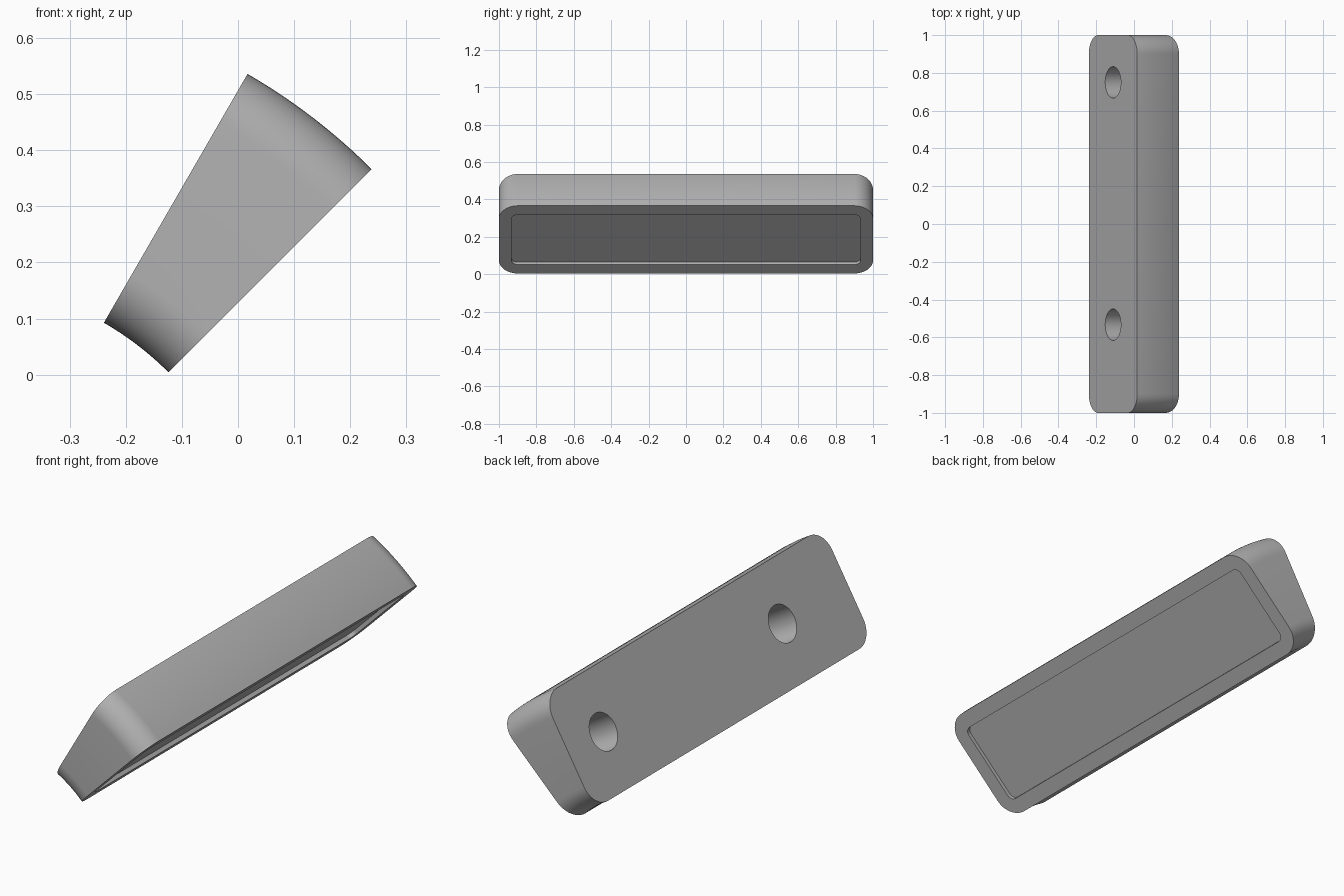
import bpy, bmesh
from math import sin, cos, pi, radians
from mathutils import Vector

cube = bpy.data.objects.get("Cube")
if cube:
    bpy.data.objects.remove(cube)

# Wedge swept about an axis parallel to y
AXIS = Vector((-0.517, 0, -0.389))
R_IN, R_OUT = 0.556, 1.068
LOW, HIGH = radians(45), radians(60)

grey = bpy.data.materials.new("plain_grey")
grey.use_nodes = True
colour = (0.45, 0.45, 0.45, 1)
grey.diffuse_color = colour
grey.node_tree.nodes["Principled BSDF"].inputs["Base Color"].default_value = colour


def rounded_rect(r0, r1, half, rad, steps=12):
    """Outline as (radius, y) pairs."""
    corners = [(r1 - rad, half - rad), (r0 + rad, half - rad),
               (r0 + rad, rad - half), (r1 - rad, rad - half)]
    return [(c + rad * cos(a), y + rad * sin(a))
            for q, (c, y) in enumerate(corners)
            for a in [(q + i / steps) * pi / 2 for i in range(steps + 1)]]


def place(r, y, angle, lift=0):
    """Point at a radius and angle, lifted along the turning direction."""
    return AXIS + Vector((r * cos(angle) - lift * sin(angle), y,
                          r * sin(angle) + lift * cos(angle)))


def loft(name, loops):
    """Solid through equal-length loops, with flat caps."""
    bm = bmesh.new()
    rings = [[bm.verts.new(p) for p in loop] for loop in loops]
    n = len(rings[0])
    for a, b in zip(rings, rings[1:]):
        for i in range(n):
            j = (i + 1) % n
            bm.faces.new((a[i], a[j], b[j], b[i]))
    bm.faces.new(rings[0])
    bm.faces.new(rings[-1])
    bmesh.ops.recalc_face_normals(bm, faces=bm.faces)
    mesh = bpy.data.meshes.new(name)
    bm.to_mesh(mesh)
    bm.free()
    mesh.materials.append(grey)
    obj = bpy.data.objects.new(name, mesh)
    bpy.context.collection.objects.link(obj)
    return obj


# Body: rounded outline swept between the two flat faces
outline = rounded_rect(R_IN, R_OUT, 1.0, 0.1)
SWEEP = 12
body = loft("wedge_block", [
    [place(r, y, LOW + (HIGH - LOW) * k / SWEEP) for r, y in outline]
    for k in range(SWEEP + 1)])

# Shallow tray recess in the lower face
tray = rounded_rect(R_IN + 0.068, R_OUT - 0.07, 0.933, 0.03, 6)
cutters = [loft("tray_cutter", [[place(r, y, LOW, d) for r, y in tray]
                                for d in (-0.05, 0.018)])]

# Two blind round holes in the upper face
SIDES = 48
for centre_y in (0.75, -0.533):
    circle = [(0.812 + 0.083 * cos(2 * pi * i / SIDES),
               centre_y + 0.083 * sin(2 * pi * i / SIDES)) for i in range(SIDES)]
    cutters.append(loft("hole_cutter", [[place(r, y, HIGH, d) for r, y in circle]
                                        for d in (-0.15, 0.05)]))

bpy.ops.object.select_all(action='DESELECT')
bpy.context.view_layer.objects.active = body
body.select_set(True)
for cutter in cutters:
    cutter.hide_render = True
    mod = body.modifiers.new("cut", 'BOOLEAN')
    mod.operation = 'DIFFERENCE'
    mod.solver = 'EXACT'
    mod.object = cutter
    bpy.ops.object.modifier_apply(modifier=mod.name)
    bpy.data.objects.remove(cutter)

bpy.ops.object.shade_smooth_by_angle(angle=radians(30))
